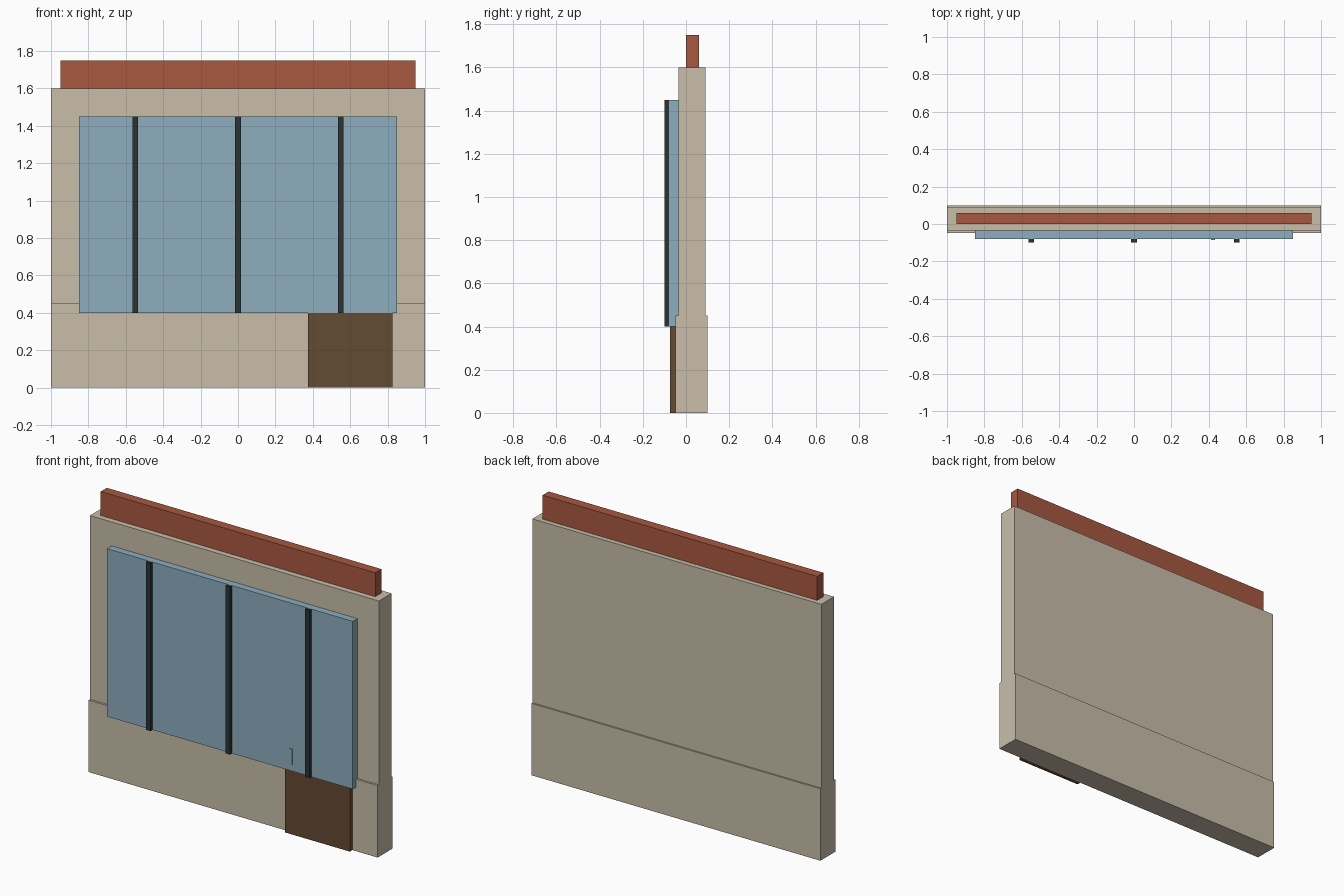
import bpy

cube = bpy.data.objects.get("Cube")
if cube:
    bpy.data.objects.remove(cube, do_unlink=True)


def linear(c):
    c /= 255
    return c / 12.92 if c <= 0.04045 else ((c + 0.055) / 1.055) ** 2.4


def material(name, *rgb):
    colour = [linear(c) for c in rgb] + [1]
    mat = bpy.data.materials.new(name)
    mat.use_nodes = True
    mat.diffuse_color = colour
    mat.node_tree.nodes["Principled BSDF"].inputs["Base Color"].default_value = colour
    return mat


def box(name, mat, x, y, z):
    """Box spanning the given (min, max) ranges."""
    spans = (x, y, z)
    bpy.ops.mesh.primitive_cube_add(size=1, location=[(a + b) / 2 for a, b in spans])
    ob = bpy.context.object
    ob.name = name
    ob.scale = [b - a for a, b in spans]
    bpy.ops.object.transform_apply(location=False, rotation=False, scale=True)
    ob.data.materials.append(mat)
    return ob


stone = material("warm stone", 200, 190, 170)
brick = material("brick red", 168, 88, 64)
glass = material("pale blue glass", 142, 173, 190)
wood = material("dark wood", 101, 74, 52)
iron = material("dark iron", 44, 52, 52)

# Wall, thicker base course and roof parapet
box("wall", stone, (-1, 1), (-0.035, 0.09), (0.45, 1.6))
box("wall_base", stone, (-1, 1), (-0.048, 0.1), (0, 0.45))
box("parapet", brick, (-0.95, 0.95), (0, 0.06), (1.6, 1.75))

# Shop window with vertical bars
box("window", glass, (-0.85, 0.85), (-0.08, -0.033), (0.4, 1.45))
for side, x in (("right", -0.55), ("centre", 0), ("left", 0.55)):
    box("window_bar_" + side, iron, (x - 0.015, x + 0.015), (-0.1, -0.08), (0.4, 1.45))

# Door running up behind the window, with its handle
box("door", wood, (0.375, 0.825), (-0.073, -0.045), (0, 0.95))
box("door_handle", glass, (0.413, 0.433), (-0.085, -0.07), (0.44, 0.54))
